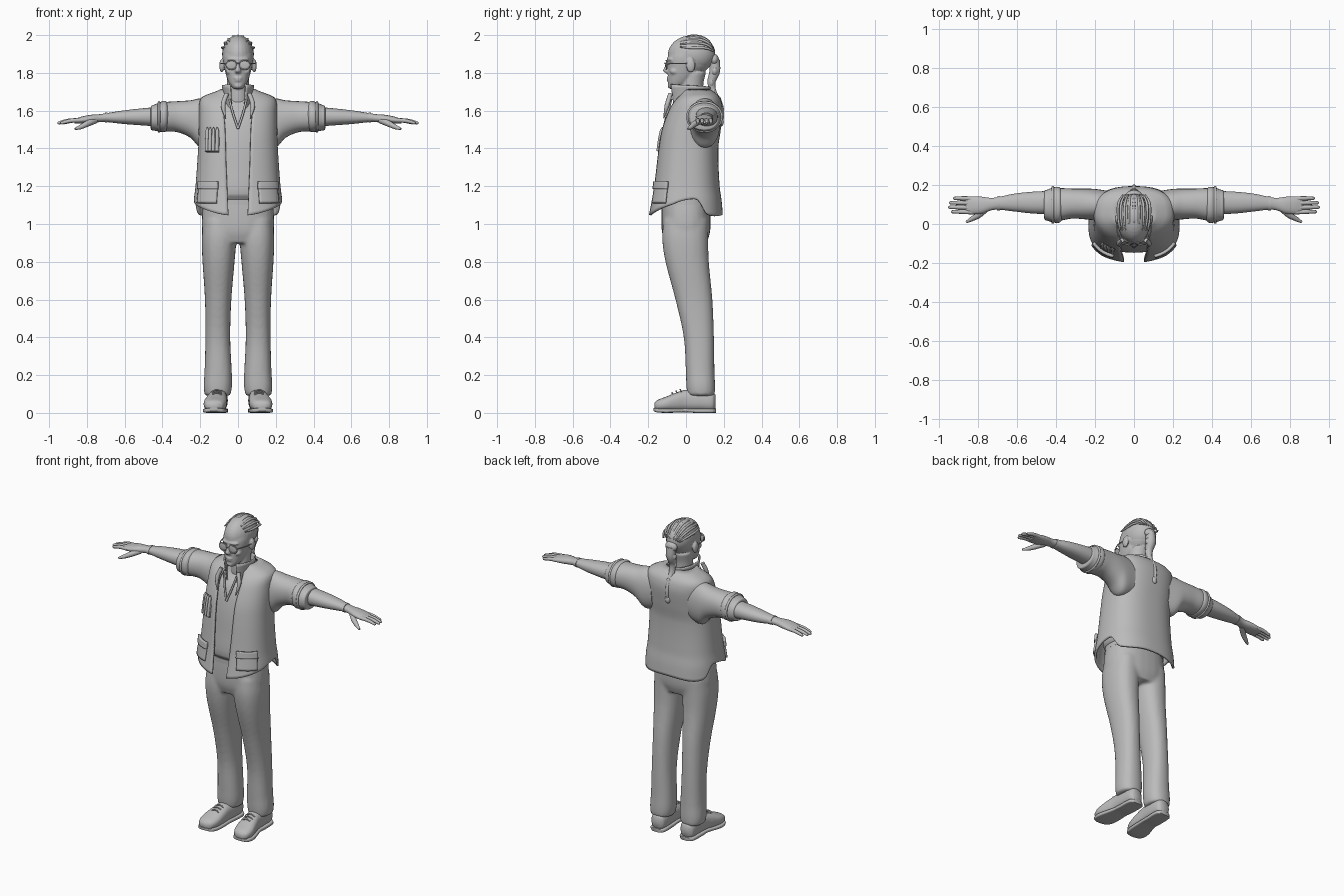
import bpy, bmesh, math
from mathutils import Vector

cube = bpy.data.objects.get("Cube")
if cube:
    bpy.data.objects.remove(cube)

grey = bpy.data.materials.new("plain grey")
grey.use_nodes = True
grey.diffuse_color = (0.5, 0.5, 0.5, 1)
grey.node_tree.nodes["Principled BSDF"].inputs["Base Color"].default_value = (0.5, 0.5, 0.5, 1)


def finish(name, data, angle=50):
    ob = bpy.data.objects.new(name, data)
    bpy.context.collection.objects.link(ob)
    data.materials.append(grey)
    if ob.type == 'MESH':
        bpy.ops.object.select_all(action='DESELECT')
        ob.select_set(True)
        bpy.context.view_layer.objects.active = ob
        bpy.ops.object.shade_smooth_by_angle(angle=math.radians(angle))
    return ob


def mesh(name, verts, faces, angle=50):
    me = bpy.data.meshes.new(name)
    me.from_pydata(verts, [], faces)
    bm = bmesh.new()
    bm.from_mesh(me)
    bmesh.ops.recalc_face_normals(bm, faces=bm.faces)
    bm.to_mesh(me)
    bm.free()
    return finish(name, me, angle)


def spline(rows, key):
    """Smooth interpolation of rows sorted by their first column."""
    key = min(max(key, rows[0][0]), rows[-1][0])
    i = max(k for k in range(len(rows) - 1) if rows[k][0] <= key)
    p, q = rows[i], rows[i + 1]
    o, r = rows[max(i - 1, 0)], rows[min(i + 2, len(rows) - 1)]
    h = q[0] - p[0]
    s = (key - p[0]) / h
    out = []
    for a, b, c, d in list(zip(o, p, q, r))[1:]:
        m0 = (c - a) / (q[0] - o[0]) * h
        m1 = (d - b) / (r[0] - p[0]) * h
        out.append((2*s**3 - 3*s**2 + 1)*b + (s**3 - 2*s*s + s)*m0
                   + (3*s*s - 2*s**3)*c + (s**3 - s*s)*m1)
    return out


def oval(t, n):
    f = lambda v: math.copysign(abs(v) ** (2 / n), v)
    return f(math.sin(t)), -f(math.cos(t))


def loft(name, axis, rows, n=2, side=1, segs=28, steps=4):
    """Rows: position on axis, two centre coordinates, two radii."""
    rows = sorted(rows)
    keys = [p[0] + (q[0] - p[0]) * k / steps for p, q in zip(rows, rows[1:]) for k in range(steps)]
    keys.append(rows[-1][0])
    verts = []
    for key in keys:
        c1, c2, a, b = spline(rows, key)
        for k in range(segs):
            u, v = oval(2 * math.pi * k / segs, n)
            u, v = c1 + a * u, c2 + b * v
            p = {'x': (key, u, v), 'y': (u, key, v), 'z': (u, v, key)}[axis]
            verts.append((p[0] * side, p[1], p[2]))
    faces = [(r*segs + k, r*segs + (k+1) % segs, (r+1)*segs + (k+1) % segs, (r+1)*segs + k)
             for r in range(len(keys) - 1) for k in range(segs)]
    faces += [tuple(range(segs)), tuple(range(len(verts) - segs, len(verts)))]
    return mesh(name, verts, faces)


def sheet(name, fn, nu, nv, thick):
    """Thick cloth from a function of two 0..1 parameters."""
    verts = [fn(i / nu, j / nv) for j in range(nv + 1) for i in range(nu + 1)]
    w = nu + 1
    faces = [(j*w + i, j*w + i + 1, j*w + w + i + 1, j*w + w + i) for j in range(nv) for i in range(nu)]
    ob = mesh(name, verts, faces)
    mod = ob.modifiers.new("thickness", 'SOLIDIFY')
    mod.thickness, mod.offset = thick, 0
    return ob


def ball(name, centre, radii):
    bm = bmesh.new()
    bmesh.ops.create_uvsphere(bm, u_segments=24, v_segments=16, radius=1)
    for v in bm.verts:
        v.co = Vector(c + r * q for c, r, q in zip(centre, radii, v.co))
    me = bpy.data.meshes.new(name)
    bm.to_mesh(me)
    bm.free()
    return finish(name, me)


def tube(name, pts, radii, cyclic=False):
    cu = bpy.data.curves.new(name, 'CURVE')
    cu.dimensions, cu.bevel_depth, cu.bevel_resolution = '3D', 1, 3
    cu.use_fill_caps, cu.resolution_u = True, 5
    sp = cu.splines.new('BEZIER')
    sp.bezier_points.add(len(pts) - 1)
    for i, (bp, co) in enumerate(zip(sp.bezier_points, pts)):
        bp.co, bp.radius = co, radii[i % len(radii)]
        bp.handle_left_type = bp.handle_right_type = 'AUTO'
    sp.use_cyclic_u = cyclic
    return finish(name, cu)


def fuse(name, parts, voxel, smooth):
    bpy.ops.object.select_all(action='DESELECT')
    for p in parts:
        p.select_set(True)
    ob = bpy.context.view_layer.objects.active = parts[0]
    bpy.ops.object.join()
    ob.name = name
    mod = ob.modifiers.new("blend", 'REMESH')
    mod.mode, mod.voxel_size, mod.use_smooth_shade = 'VOXEL', voxel, True
    mod = ob.modifiers.new("soften", 'SMOOTH')
    mod.factor, mod.iterations = 0.5, smooth
    return ob


# Trousers
trousers = [loft("trousers", 'z', [(.9, 0, 0, .15, .11), (.96, 0, 0, .188, .128),
                                   (1.05, 0, 0, .19, .13), (1.14, 0, 0, .178, .125)], 2.4)]
for s in (1, -1):
    trousers.append(loft("leg", 'z', [
        (.09, .108, .08, .068, .072), (.14, .107, .078, .075, .076), (.22, .105, .075, .072, .076),
        (.4, .107, .068, .066, .08), (.6, .105, .042, .07, .098), (.8, .103, .006, .085, .115),
        (.92, .1, -.004, .092, .122), (1.02, .095, 0, .09, .12)], 2.3, s))
fuse("trousers", trousers, .011, 4)
loft("belt", 'z', [(1.1, 0, 0, .184, .132), (1.13, 0, 0, .182, .132)], 2.4)

# Shoes
for s in (1, -1):
    loft("shoe", 'y', [(-.168, .128, .035, .022, .016), (-.155, .126, .04, .045, .026),
                       (-.11, .122, .047, .06, .037), (-.05, .114, .058, .056, .05),
                       (0, .108, .066, .05, .056), (.08, .104, .066, .05, .056),
                       (.14, .104, .06, .044, .05), (.155, .104, .06, .028, .036)], 2.5, s)
    loft("sole", 'y', [(-.172, .128, .018, .02, .008), (-.155, .126, .014, .05, .011),
                       (-.1, .122, .012, .064, .012), (0, .108, .014, .052, .011),
                       (.05, .106, .012, .052, .012), (.14, .104, .012, .05, .012),
                       (.16, .104, .012, .03, .012)], 5, s)
    for k in range(3):
        y, z = -.07 + .022 * k, .103 + .008 * k
        tube("shoe_lace", [(s * .085, y, z - .008), (s * .112, y - .004, z + .004),
                           (s * .14, y, z - .008)], [.004])

# Shirt and sleeves
loft("shirt", 'z', [(1.13, 0, 0, .17, .13), (1.16, 0, 0, .185, .148), (1.3, 0, .003, .182, .14),
                    (1.45, 0, .018, .178, .138), (1.58, 0, .04, .17, .125),
                    (1.65, 0, .06, .15, .09), (1.69, 0, .045, .07, .065)], 2.4)
for s in (1, -1):
    loft("sleeve", 'x', [(.13, .1, 1.54, .07, .12), (.2, .1, 1.535, .08, .13), (.25, .103, 1.555, .079, .1),
                         (.32, .105, 1.568, .077, .082), (.39, .1, 1.568, .084, .077),
                         (.42, .1, 1.568, .075, .068)], 2.2, s)
    loft("rolled_cuff", 'x', [(.37, .098, 1.57, .078, .07), (.385, .098, 1.57, .092, .082),
                              (.41, .098, 1.567, .091, .079), (.445, .097, 1.563, .08, .068),
                              (.46, .097, 1.562, .074, .063), (.463, .1, 1.562, .06, .05)], 2.2, s)
    tube("cuff_fold", [(s * .418, .098 + .09 * math.sin(a), 1.567 + .077 * math.cos(a))
                       for a in [math.pi * k / 4 for k in range(8)]], [.007], True)
    # Forearm and hand
    loft("forearm", 'x', [(.42, .11, 1.568, .06, .052), (.52, .11, 1.567, .056, .044),
                          (.62, .11, 1.565, .045, .034), (.7, .106, 1.563, .032, .023),
                          (.735, .102, 1.56, .032, .021), (.78, .097, 1.556, .043, .022),
                          (.83, .096, 1.55, .046, .018), (.865, .096, 1.545, .042, .012)], 2.2, s)
    loft("wrist_band", 'x', [(.69, .107, 1.563, .037, .027), (.705, .105, 1.563, .036, .026)], 2, s)
    for y, reach in ((.061, .94), (.084, .955), (.107, .95), (.13, .93)):
        tube("finger", [(s * .83, y, 1.55), (s * (reach - .05), y + .002, 1.546),
                        (s * (reach - .006), y + .002, 1.535), (s * reach, y + .002, 1.534)],
             [.012, .011, .008, .004])
    tube("thumb", [(s * .755, .085, 1.55), (s * .8, .045, 1.53), (s * .835, .025, 1.513),
                   (s * .862, .01, 1.503)], [.018, .016, .012, .006])

# Vest surface: height, front, back, half width
VEST = [(1.03, -.195, .19, .235), (1.12, -.178, .183, .229), (1.2, -.165, .172, .219),
        (1.4, -.142, .165, .205), (1.5, -.125, .178, .202), (1.6, -.09, .188, .2),
        (1.645, -.062, .182, .198), (1.672, -.035, .17, .182), (1.69, -.02, .15, .13),
        (1.71, -.02, .12, .085)]
GAP = [(1.03, .05), (1.3, .062), (1.5, .068), (1.62, .075), (1.71, .055)]
HEM = [(0, 1.045), (.3, 1.05), (1.2, 1.1), (1.8, 1.13), (2.15, 1.05), (math.pi, 1.05)]


def vest_point(t, z, off=0):
    front, back, rx = spline(VEST, z)
    u, v = oval(t, 2.5)
    # shallow front, so the front edges hang forward
    return ((rx + off) * u, (front + back) / 2 + ((back - front) / 2 + off) * v, z)


def vest_sheet(u, v):
    edge = lambda z: math.asin(min(1, spline(GAP, z)[0] / spline(VEST, z)[2]) ** 1.25)
    t = edge(1.2) + (2 * math.pi - 2 * edge(1.2)) * u
    low = spline(HEM, min(t, 2 * math.pi - t))[0]
    z = low + (1.71 - low) * v
    e = edge(z)
    return vest_point(e + (2 * math.pi - 2 * e) * u, z)


sheet("vest", vest_sheet, 72, 40, .012)


def patch(name, t0, t1, z0, z1, off, thick):
    sheet(name, lambda u, v: vest_point(t0 + (t1 - t0) * u, z0 + (z1 - z0) * v, off), 10, 6, thick)


for s in (1, -1):
    patch("lower_pocket", s * .4, s * 1.05, 1.11, 1.19, .01, .012)
    patch("lower_pocket_flap", s * .38, s * 1.07, 1.185, 1.225, .014, .016)
    # Upright collar with hanging points
    def collar(u, v, s=s):
        a = .5 + (math.pi - .5) * u
        r = .066 + .016 * v
        drop = .09 * max(0, 1 - u * 3.5)
        return (s * r * math.sin(a), .025 - (r + .022) * math.cos(a) - .012 * (1 - u) * v,
                1.635 - drop + (.105 + drop - .015 * u) * v)
    sheet("collar", collar, 20, 8, .008)
    tube("collar_point", [(s * .06, -.082, 1.69), (s * .078, -.1, 1.63), (s * .066, -.118, 1.56)],
         [.012, .013, .003])
    tube("shirt_neckline", [(s * .045, -.078, 1.66), (s * .025, -.1, 1.58), (0, -.119, 1.505)], [.006])

# Chest pocket with four pens
patch("chest_pocket", -.4, -.82, 1.38, 1.46, .008, .012)
for k in range(4):
    t = -.44 - .11 * k
    tube("pen", [vest_point(t, z, .016) for z in (1.385, 1.44, 1.495, 1.512)], [.01, .01, .009, .003])

# Head
head = [ball("head", (0, .025, 1.892), (.082, .122, .106)),
        loft("jaw", 'z', [(1.715, 0, -.062, .022, .022), (1.735, 0, -.046, .042, .047),
                          (1.78, 0, -.022, .061, .074), (1.83, 0, -.008, .073, .089),
                          (1.88, 0, .005, .08, .1), (1.92, 0, .01, .075, .09)], 2.2),
        loft("neck", 'z', [(1.6, 0, .04, .075, .07), (1.66, 0, .03, .06, .065),
                           (1.74, 0, .03, .058, .062), (1.8, 0, .04, .06, .065)]),
        loft("nose", 'z', [(1.798, 0, -.095, .014, .012), (1.81, 0, -.098, .017, .024),
                           (1.835, 0, -.095, .01, .018), (1.865, 0, -.092, .009, .01)]),
        ball("brow", (0, -.077, 1.872), (.058, .026, .012)),
        ball("upper_lip", (0, -.094, 1.772), (.023, .01, .006)),
        ball("lower_lip", (0, -.092, 1.76), (.02, .01, .006)),
        ball("chin", (0, -.08, 1.732), (.024, .018, .016))]
for s in (1, -1):
    head.append(ball("ear", (s * .086, .025, 1.838), (.013, .024, .036)))
    head.append(ball("cheek", (s * .042, -.06, 1.808), (.024, .026, .018)))
fuse("head", head, .0055, 3)

# Hair swept back into a long plait
ball("hair", (0, .04, 1.9), (.084, .115, .1))
for k in range(9):
    a = (k - 4) * .3
    tube("hair_strand", [(math.sin(a * f) * .086, .04 - .116 * c, 1.897 + math.cos(a * f) * .102 * h)
                         for f, c, h in ((.85, .62, .76), (1, .1, .97), (.95, -.6, .78), (.6, -.96, .2))],
         [.004, .007, .007, .004])
PLAIT = [(0, .15, 1.87), (0, .152, 1.81), (0, .135, 1.75), (0, .145, 1.7), (0, .178, 1.645),
         (0, .192, 1.59), (0, .188, 1.535)]
tube("plait", PLAIT, [.03, .03, .022, .017, .013, .011, .008])
for p, r in zip(PLAIT[:-2], (.04, .036, .026, .02, .016)):
    ball("plait_twist", p, (r, r * .6, .03))
ball("plait_knot", (0, .186, 1.54), (.018, .014, .024))

# Round glasses
for s in (1, -1):
    ring = [(s * .035 + .027 * math.sin(a), -.106 + .006 * abs(math.sin(a)), 1.842 + .024 * math.cos(a))
            for a in [math.pi * k / 4 for k in range(8)]]
    tube("glasses_rim", ring, [.0035], True)
    ball("glasses_lens", (s * .035, -.104, 1.842), (.026, .004, .023))
    tube("glasses_arm", [(s * .06, -.1, 1.848), (s * .084, -.05, 1.85), (s * .09, .02, 1.85)], [.003])
tube("glasses_bridge", [(-.01, -.108, 1.848), (0, -.113, 1.851), (.01, -.108, 1.848)], [.003])
